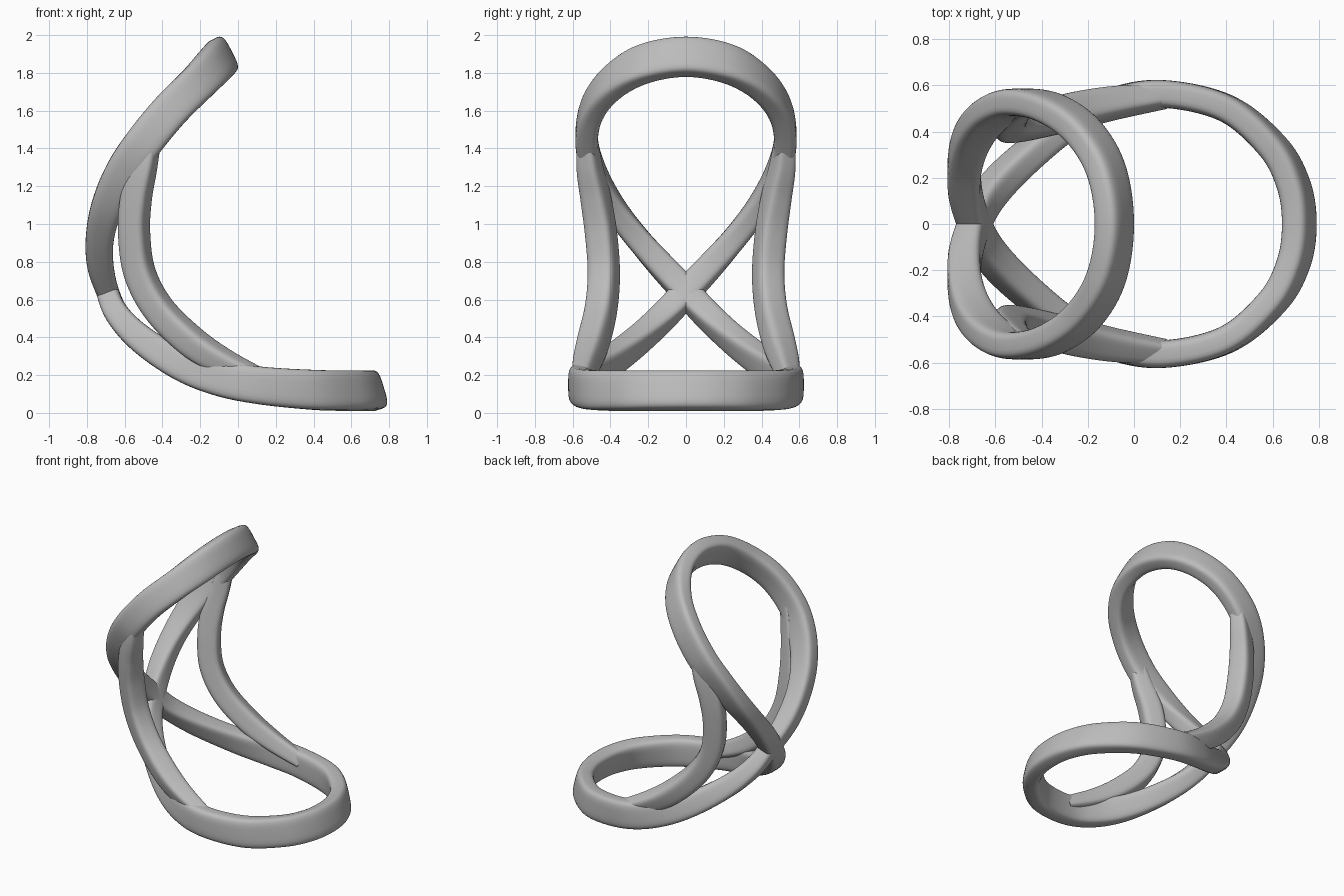
import bpy
import bmesh
import math
from mathutils import Vector

cube = bpy.data.objects.get("Cube")
if cube:
    bpy.data.objects.remove(cube, do_unlink=True)

grey = bpy.data.materials.new("plain_grey")
grey.use_nodes = True
colour = (0.5, 0.5, 0.5, 1)
grey.diffuse_color = colour
grey.node_tree.nodes["Principled BSDF"].inputs["Base Color"].default_value = colour

SIDES = 28
STEPS = 10

# Stations: x, y, z, tilt of the band in degrees, width, depth
CROSSING = (-.69, 0, .64, 22, .145, .12)
UPPER_TIP = (-.085, 0, 1.885, -63, .12, .21)
LOWER_TIP = (.715, 0, .117, 107, .12, .21)
UPPER_ARM = [
    (-.12, .23, 1.845, -60, .12, .21),
    (-.22, .4, 1.74, -50, .12, .2),
    (-.36, .5, 1.6, -40, .12, .2),
    (-.5, .525, 1.43, -30, .12, .2),
    (-.61, .48, 1.27, -22, .12, .19),
    (-.69, .39, 1.1, -14, .125, .17),
    (-.73, .27, .94, -4, .13, .15),
    (-.73, .14, .79, 8, .14, .14),
]
LOWER_ARM = [
    (-.63, .12, .51, 36, .14, .13),
    (-.5, .26, .38, 50, .13, .15),
    (-.3, .42, .255, 64, .12, .17),
    (-.1, .525, .185, 78, .12, .19),
    (.12, .563, .145, 88, .12, .2),
    (.4, .5, .122, 96, .12, .21),
    (.6, .335, .117, 103, .12, .21),
    (.69, .17, .117, 106, .12, .21),
]
STRUT = [
    (.14, .55, .17, 80, .09, .1),
    (-.07, .525, .265, 62, .13, .13),
    (-.25, .49, .38, 50, .15, .15),
    (-.42, .45, .55, 33, .15, .15),
    (-.52, .435, .74, 16, .15, .15),
    (-.55, .45, .95, 2, .15, .15),
    (-.54, .477, 1.13, -10, .14, .15),
    (-.5, .51, 1.3, -20, .12, .13),
    (-.46, .525, 1.46, -30, .09, .1),
]


def flip(rows):
    return [(r[0], -r[1]) + r[2:] for r in rows]


def resample(rows, closed):
    """Smooth spline through the stations."""
    n = len(rows)
    pick = (lambda i: rows[i % n]) if closed else (lambda i: rows[max(0, min(i, n - 1))])
    out = []
    for i in range(n if closed else n - 1):
        a, b, c, d = (pick(i + k) for k in (-1, 0, 1, 2))
        for s in range(STEPS):
            u = s / STEPS
            out.append([q + u / 2 * (r - p + u * (2 * p - 5 * q + 4 * r - t
                        + u * (3 * (q - r) + t - p)))
                        for p, q, r, t in zip(a, b, c, d)])
    if not closed:
        out.append(list(rows[-1]))
    return out


def sweep(name, rows, closed, lean=0):
    """Carry a rounded rectangle along the path, following its tilt."""
    rows = resample(rows, closed)
    n = len(rows)
    bm = bmesh.new()
    rings = []
    for i, (x, y, z, tilt, width, depth) in enumerate(rows):
        before = rows[(i - 1) % n] if closed else rows[max(i - 1, 0)]
        after = rows[(i + 1) % n] if closed else rows[min(i + 1, n - 1)]
        along = (Vector(after[:3]) - Vector(before[:3])).normalized()
        a = math.radians(tilt)
        inward = Vector((math.cos(a), lean, math.sin(a)))
        inward = (inward - along * inward.dot(along)).normalized()
        side = along.cross(inward)
        ring = []
        for k in range(SIDES):
            t = math.tau * (k + .5) / SIDES
            c, s = math.cos(t), math.sin(t)
            u = math.copysign(abs(c) ** .5, c) * width / 2
            v = math.copysign(abs(s) ** .5, s) * depth / 2
            ring.append(bm.verts.new(Vector((x, y, z)) + side * u + inward * v))
        rings.append(ring)
    for i in range(n if closed else n - 1):
        p, q = rings[i], rings[(i + 1) % n]
        for k in range(SIDES):
            m = (k + 1) % SIDES
            bm.faces.new((p[k], p[m], q[m], q[k]))
    if not closed:
        bm.faces.new(rings[0])
        bm.faces.new(rings[-1])
    bmesh.ops.recalc_face_normals(bm, faces=bm.faces)
    mesh = bpy.data.meshes.new(name)
    bm.to_mesh(mesh)
    bm.free()
    mesh.materials.append(grey)
    obj = bpy.data.objects.new(name, mesh)
    bpy.context.collection.objects.link(obj)
    bpy.ops.object.select_all(action="DESELECT")
    obj.select_set(True)
    bpy.context.view_layer.objects.active = obj
    bpy.ops.object.shade_smooth_by_angle(angle=math.radians(40))
    return obj


# One closed band that crosses itself at the back
band = ([UPPER_TIP] + UPPER_ARM + [CROSSING] + flip(LOWER_ARM) + [LOWER_TIP]
        + LOWER_ARM[::-1] + [CROSSING] + flip(UPPER_ARM)[::-1])
sweep("figure_eight_band", band, True)

# Side struts joining the two loops
sweep("left_strut", STRUT, False, .45)
sweep("right_strut", flip(STRUT), False, -.45)
